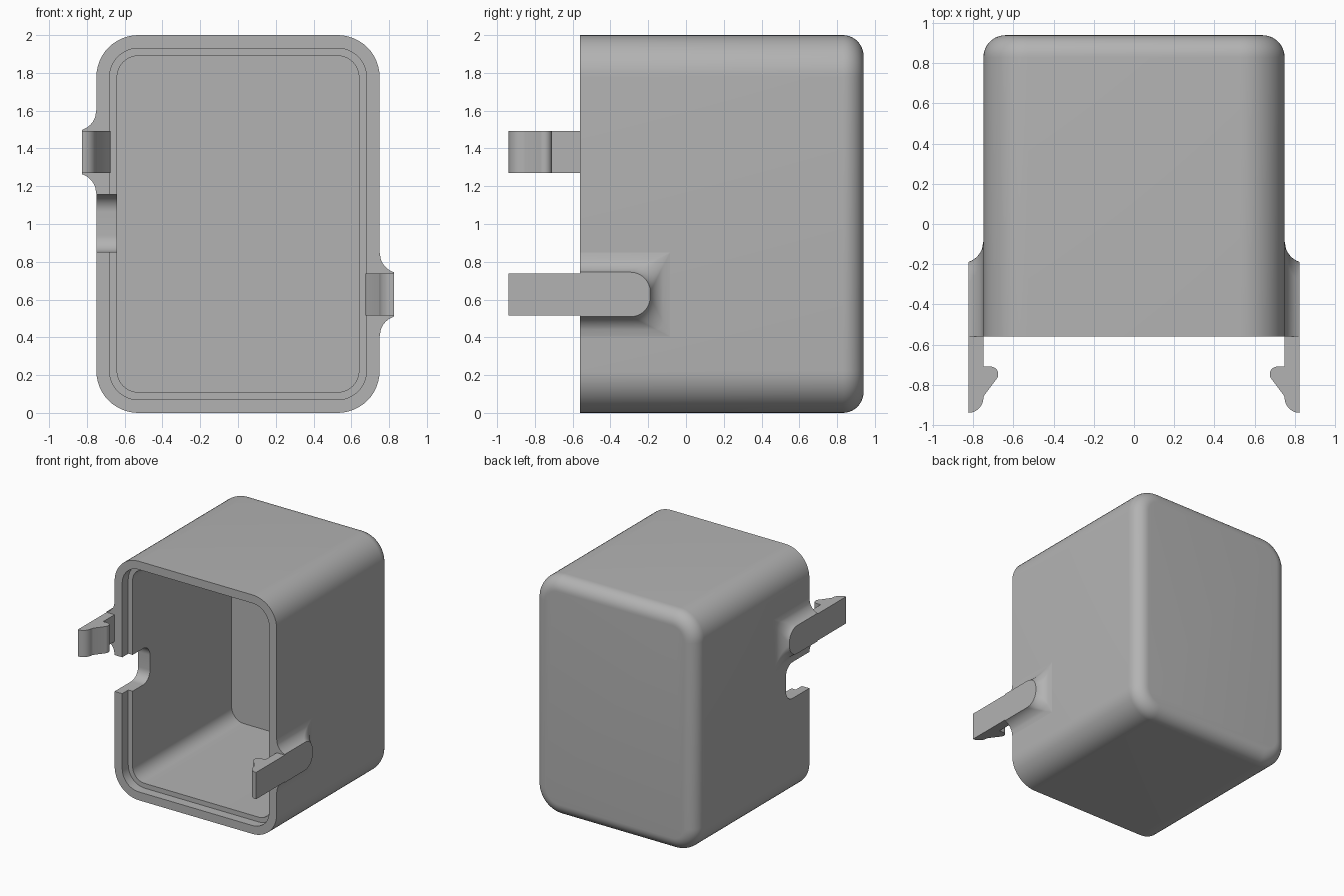
import bpy, bmesh, math

if "Cube" in bpy.data.objects:
    bpy.data.objects.remove(bpy.data.objects["Cube"])

grey = bpy.data.materials.new("plain grey")
grey.diffuse_color = (0.45, 0.45, 0.45, 1)
grey.use_nodes = True
grey.node_tree.nodes["Principled BSDF"].inputs["Base Color"].default_value = grey.diffuse_color


def loft(name, rings):
    """Closed solid through rings that all have the same number of points."""
    bm = bmesh.new()
    loops = [[bm.verts.new(p) for p in ring] for ring in rings]
    n = len(loops[0])
    for a, b in zip(loops, loops[1:]):
        for i in range(n):
            j = (i + 1) % n
            bm.faces.new((a[i], a[j], b[j], b[i]))
    bm.faces.new(loops[0])
    bm.faces.new(loops[-1])
    bmesh.ops.recalc_face_normals(bm, faces=bm.faces)
    me = bpy.data.meshes.new(name)
    bm.to_mesh(me)
    bm.free()
    me.materials.append(grey)
    ob = bpy.data.objects.new(name, me)
    bpy.context.collection.objects.link(ob)
    return ob


def arc(cu, cv, r, a0, a1, n=12):
    return [(cu + r * math.cos(math.radians(a0 + (a1 - a0) * i / n)),
             cv + r * math.sin(math.radians(a0 + (a1 - a0) * i / n))) for i in range(n + 1)]


def rounded_rect(hw, hh, r):
    pts = []
    for k, (sx, sy) in enumerate([(1, 1), (-1, 1), (-1, -1), (1, -1)]):
        pts += arc(sx * (hw - r), sy * (hh - r), r, 90 * k, 90 * k + 90)
    return pts


def smooth(ob):
    bpy.ops.object.select_all(action='DESELECT')
    ob.select_set(True)
    bpy.context.view_layer.objects.active = ob
    bpy.ops.object.shade_smooth_by_angle(angle=math.radians(30))


# Case: one skin from the cavity floor, over the stepped rim, to the filleted back
FRONT, BACK, FILLET = -0.56, 0.94, 0.11


def case_ring(inset, y):
    return [(u, y, v + 1) for u, v in rounded_rect(0.75 - inset, 1 - inset, 0.222 - inset)]


rings = [case_ring(0.11, 0.83), case_ring(0.11, FRONT + 0.08),
         case_ring(0.07, FRONT + 0.08), case_ring(0.07, FRONT), case_ring(0, FRONT)]
for u, v in arc(0, 0, FILLET, 0, 90, 10):
    rings.append(case_ring(FILLET - u, BACK - FILLET + v))
case = loft("case", rings)

# Cable notch in the left wall
notch = [(u - 0.55, v + 1.003) for u, v in rounded_rect(0.3, 0.152, 0.09)]
cutter = loft("notch_cutter", [[(x, u, v) for u, v in notch] for x in (-0.95, -0.5)])
cutter.hide_render = True
mod = case.modifiers.new("notch", 'BOOLEAN')
mod.operation, mod.solver, mod.object = 'DIFFERENCE', 'EXACT', cutter
bpy.context.view_layer.objects.active = case
bpy.ops.object.modifier_apply(modifier=mod.name)
bpy.data.objects.remove(cutter)
smooth(case)


# Snap clips: hooked arm plus a flared pad blending into the wall
def clip(side, s, zc):
    w, flare = 0.112, 0.11
    profile = [(0.825, FRONT), (0.75, FRONT), (0.75, -0.71)]
    profile += arc(0.714, -0.748, 0.038, 90, 218)
    profile += [(0.745, -0.852)]
    profile += arc(0.825, -0.865, 0.075, 180, 270)
    arm = loft(side + "_clip_arm", [[(s * x, y, zc + dz) for x, y in profile] for dz in (-w, w)])
    smooth(arm)

    pad_rings = []
    for k in range(13):
        h = 0.075 * k / 12
        d = flare - math.sqrt(flare ** 2 - (flare - h) ** 2)
        r = max(0.001, flare - d)
        yb, hz = -0.195 + d, w + d
        outline = [(FRONT, -hz)] + arc(yb - r, -hz + r, r, -90, 0)
        outline += arc(yb - r, hz - r, r, 0, 90) + [(FRONT, hz)]
        pad_rings.append([(s * (0.75 + h), y, zc + z) for y, z in outline])
    # root sunk slightly into the wall
    pad_rings.insert(0, [(s * 0.74, y, z) for _, y, z in pad_rings[0]])
    smooth(loft(side + "_clip_pad", pad_rings))


clip("right", 1, 0.627)
clip("left", -1, 1.381)
